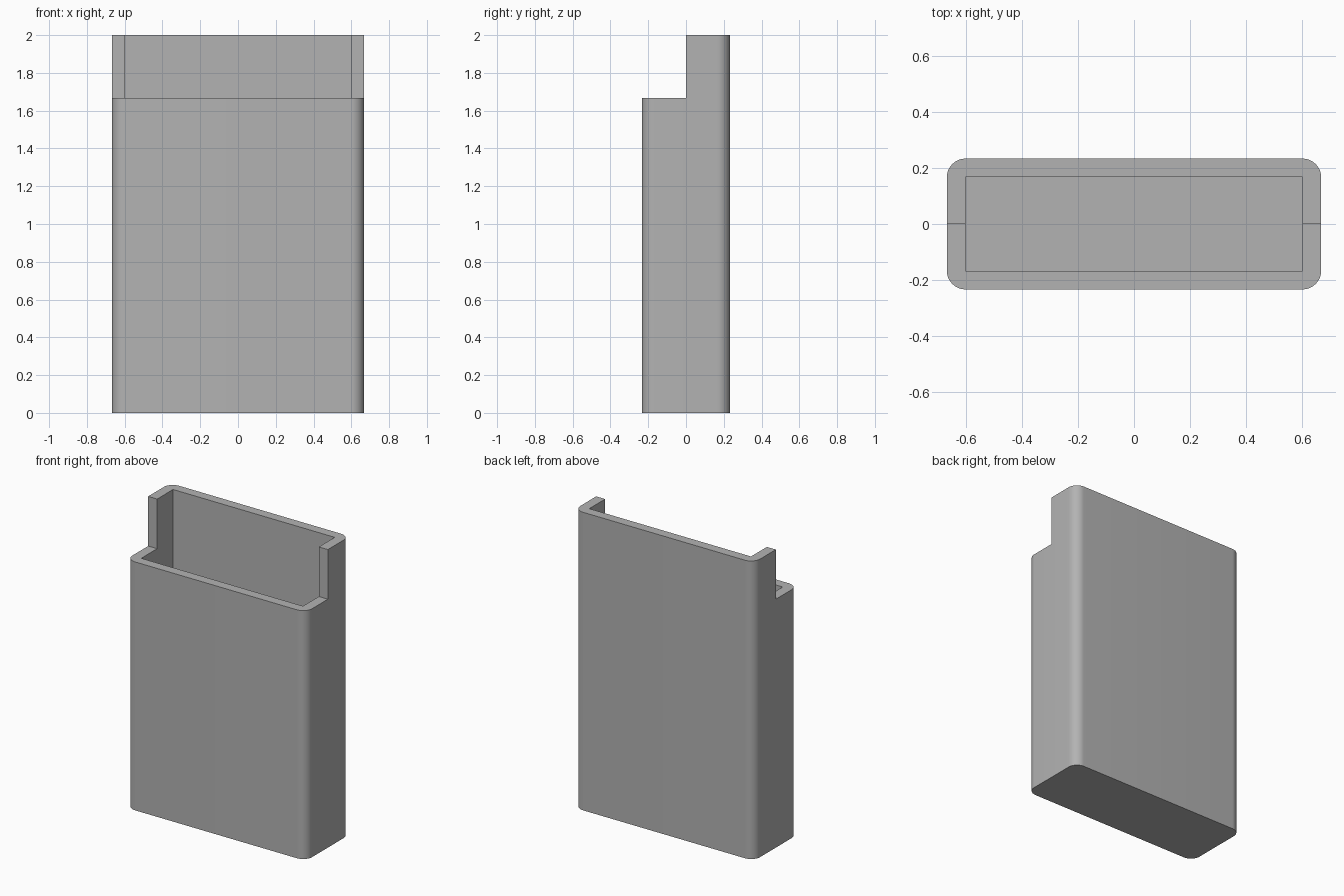
import bpy, bmesh
from math import cos, sin, pi

if "Cube" in bpy.data.objects:
    bpy.data.objects.remove(bpy.data.objects["Cube"], do_unlink=True)

HALF_X, HALF_Y, HEIGHT = 0.667, 0.233, 2.0
WALL = 0.0667
STEP_Z = 1.667
SEGMENTS = 12

grey = bpy.data.materials.new("plain_grey")
grey.use_nodes = True
colour = (0.45, 0.45, 0.45, 1)
grey.diffuse_color = colour
grey.node_tree.nodes["Principled BSDF"].inputs["Base Color"].default_value = colour


def prism(name, outline, z0, z1):
    """Extrude a flat outline from z0 up to z1."""
    bm = bmesh.new()
    base = bm.faces.new([bm.verts.new((x, y, z0)) for x, y in outline])
    top = bmesh.ops.extrude_face_region(bm, geom=[base])["geom"]
    verts = [v for v in top if isinstance(v, bmesh.types.BMVert)]
    bmesh.ops.translate(bm, verts=verts, vec=(0, 0, z1 - z0))
    bmesh.ops.recalc_face_normals(bm, faces=bm.faces)
    mesh = bpy.data.meshes.new(name)
    bm.to_mesh(mesh)
    bm.free()
    mesh.materials.append(grey)
    obj = bpy.data.objects.new(name, mesh)
    bpy.context.collection.objects.link(obj)
    return obj


def rectangle(x, y0, y1):
    return [(-x, y0), (x, y0), (x, y1), (-x, y1)]


def rounded_rectangle(x, y, r):
    points = []
    for i, (sx, sy) in enumerate([(1, 1), (-1, 1), (-1, -1), (1, -1)]):
        for k in range(SEGMENTS + 1):
            a = (i + k / SEGMENTS) * pi / 2
            points.append((sx * (x - r) + r * cos(a), sy * (y - r) + r * sin(a)))
    return points


# Outer body with rounded vertical edges
sleeve = prism("case_body", rounded_rectangle(HALF_X, HALF_Y, WALL), 0, HEIGHT)

# Square-cornered cavity, and the lowered front half of the rim
inner_y = HALF_Y - WALL + 0.002
cutters = [
    prism("cavity_cutter", rectangle(HALF_X - WALL, -inner_y, inner_y), WALL, HEIGHT + 1),
    prism("front_step_cutter", rectangle(1, -1, 0), STEP_Z, HEIGHT + 1),
]

bpy.ops.object.select_all(action="DESELECT")
sleeve.select_set(True)
bpy.context.view_layer.objects.active = sleeve
for cutter in cutters:
    cutter.hide_render = True
    cut = sleeve.modifiers.new(cutter.name, "BOOLEAN")
    cut.operation = "DIFFERENCE"
    cut.solver = "EXACT"
    cut.object = cutter
    bpy.ops.object.modifier_apply(modifier=cut.name)
    bpy.data.objects.remove(cutter, do_unlink=True)

bpy.ops.object.shade_smooth_by_angle(angle=pi / 6)
